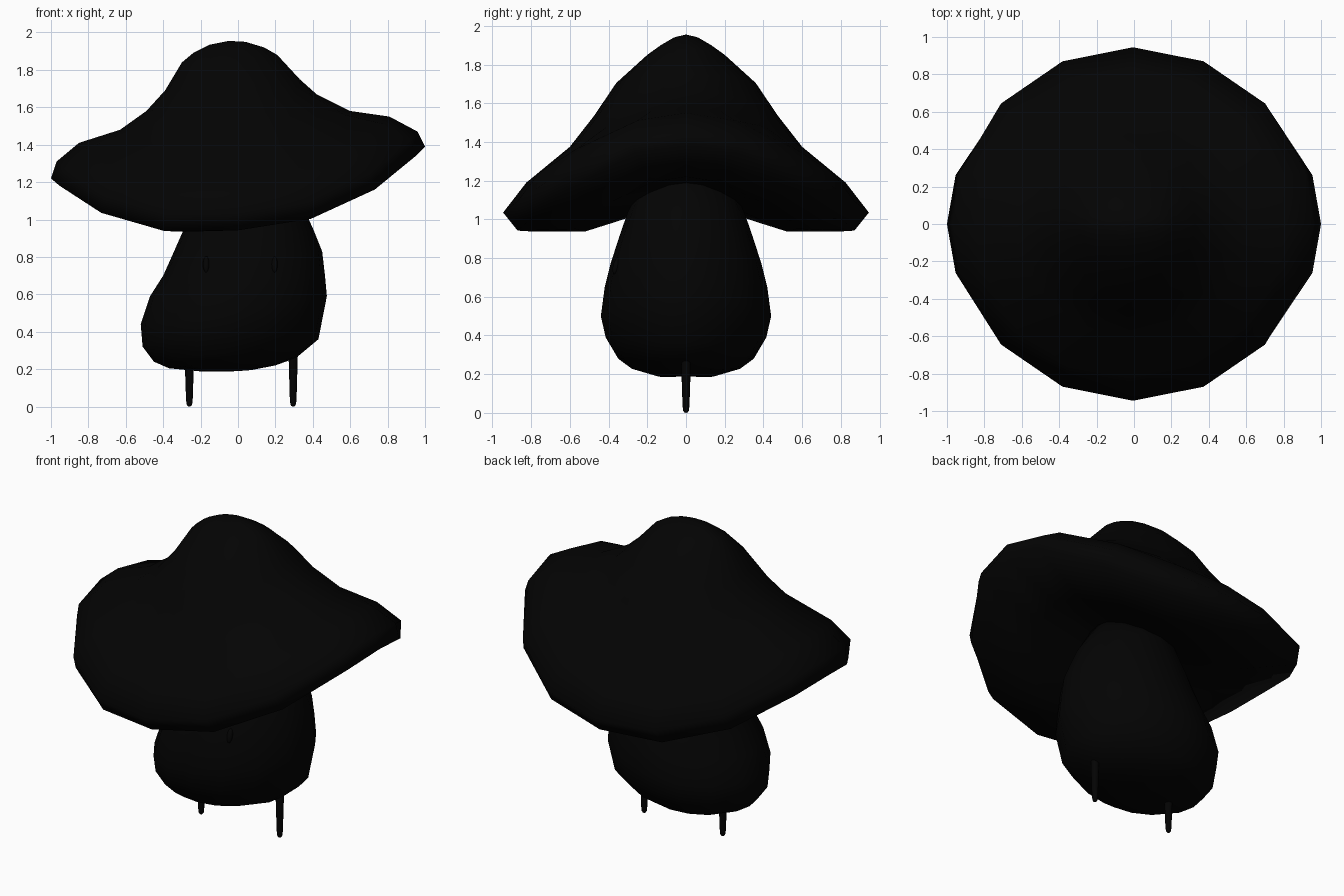
import bpy, bmesh
from math import sin, cos, radians

if "Cube" in bpy.data.objects:
    bpy.data.objects.remove(bpy.data.objects["Cube"])

mat = bpy.data.materials.new("black")
mat.diffuse_color = (0.001, 0.001, 0.001, 1)
mat.use_nodes = True
mat.node_tree.nodes["Principled BSDF"].inputs["Base Color"].default_value = mat.diffuse_color

# 16 angles around each ring, with the steps next to the x axis narrowed
QUARTER = [0, 17.5, 43, 67]
HALF = QUARTER + [90] + [180 - a for a in QUARTER[:0:-1]]
ANGLES = HALF + [a + 180 for a in HALF]


def finish(ob, angle=50):
    bpy.ops.object.select_all(action='DESELECT')
    ob.select_set(True)
    bpy.context.view_layer.objects.active = ob
    bpy.ops.object.shade_smooth_by_angle(angle=radians(angle))
    ob.data.materials.append(mat)
    return ob


def loft(name, rings, start, end, angles=ANGLES, angle=80, power=2):
    """Each ring: right x, right z, left x, left z, side y, side z."""
    bm = bmesh.new()
    loops = []
    for xr, zr, xl, zl, ys, zs in rings:
        xc, rx = (xr + xl) / 2, (xr - xl) / 2
        tilt, bend = (zr - zl) / 2, (zr + zl) / 2 - zs
        loops.append([bm.verts.new((xc + rx * cos(t), ys * sin(t),
                                    zs + tilt * cos(t) + bend * abs(cos(t)) ** power))
                      for t in map(radians, angles)])
    n = len(angles)
    for a, b in zip(loops, loops[1:]):
        for i in range(n):
            j = (i + 1) % n
            bm.faces.new((a[i], a[j], b[j], b[i]))
    for tip, ring in ((start, loops[0]), (end, loops[-1])):
        v = bm.verts.new(tip)
        for i in range(n):
            bm.faces.new((v, ring[i], ring[(i + 1) % n]))
    bmesh.ops.recalc_face_normals(bm, faces=bm.faces)
    me = bpy.data.meshes.new(name)
    bm.to_mesh(me)
    bm.free()
    ob = bpy.data.objects.new(name, me)
    bpy.context.collection.objects.link(ob)
    return finish(ob, angle)


# Drooping, saddle-shaped cap: underside, rim, then up to the crown
loft("cap", [
    (.28, 1.19, -.26, 1.09, .30, 1.06),
    (.58, 1.22, -.58, 1.07, .57, .95),
    (1.0, 1.39, -1.0, 1.22, .87, .942),
    (.96, 1.47, -.97, 1.31, .945, 1.035),
    (.81, 1.55, -.85, 1.41, .825, 1.19),
    (.60, 1.58, -.63, 1.48, .60, 1.375),
    (.42, 1.67, -.49, 1.58, .475, 1.535),
    (.33, 1.75, -.39, 1.69, .36, 1.705),
    (.21, 1.88, -.30, 1.84, .20, 1.85),
    (.14, 1.92, -.24, 1.89, .13, 1.90),
    (.04, 1.95, -.15, 1.935, .07, 1.935),
], (0, 0, 1.15), (-.05, 0, 1.955), angle=110, power=2.7)

# Leaning, bottom-heavy stem
loft("stem", [
    (.07, .195, -.20, .188, .14, .187),
    (.20, .22, -.37, .205, .28, .228),
    (.31, .26, -.45, .24, .35, .28),
    (.43, .36, -.51, .32, .415, .39),
    (.475, .59, -.52, .44, .44, .50),
    (.465, .70, -.47, .59, .42, .65),
    (.45, .83, -.40, .70, .39, .77),
    (.41, .93, -.355, .80, .345, .91),
    (.37, 1.02, -.28, .97, .30, 1.04),
    (.26, 1.21, -.22, 1.15, .24, 1.17),
], (-.07, 0, .187), (.02, 0, 1.23))

# Thin tapered legs with rounded feet
EVEN = [i * 30 for i in range(12)]
for side, x, top in (("left", -.26, .28), ("right", .295, .32)):
    prof = [(.009, .002), (.015, .012), (.018, .04), (.026, top)]
    loft(side + "_leg", [(x + r, z, x - r, z, r, z) for r, z in prof],
         (x, 0, 0), (x, 0, top + .01), EVEN, 60)

# Small upright oval eyes
for side, x, y in (("left", -.17, -.34), ("right", .195, -.36)):
    bpy.ops.mesh.primitive_uv_sphere_add(segments=12, ring_count=8, radius=1,
                                         location=(x, y, .76))
    eye = bpy.context.object
    eye.name = side + "_eye"
    eye.scale = (.017, .017, .045)
    eye.rotation_euler.x = radians(-15)
    finish(eye, 80)
